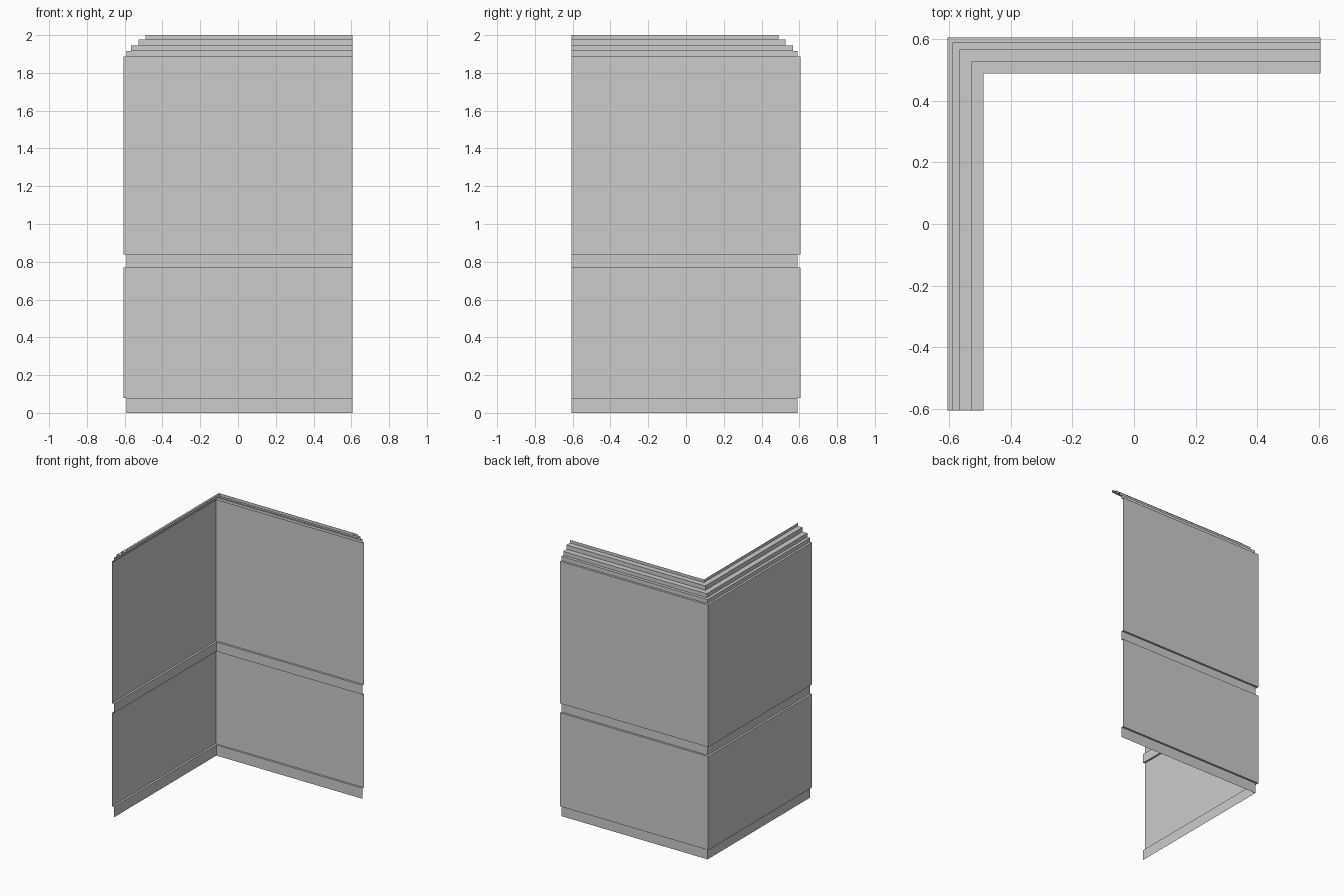
import bpy, bmesh

if "Cube" in bpy.data.objects:
    bpy.data.objects.remove(bpy.data.objects["Cube"])

HALF = 0.605  # half the length of each wall


def corner_sweep(name, profile):
    """Sweep (inset, height) points along the mitred L of the room corner."""
    bm = bmesh.new()
    rows = []
    for d, z in profile:
        path = [(-HALF + d, -HALF), (-HALF + d, HALF - d), (HALF, HALF - d)]
        rows.append([bm.verts.new((x, y, z)) for x, y in path])
    for low, high in zip(rows, rows[1:]):
        for i in range(2):
            bm.faces.new((low[i], low[i + 1], high[i + 1], high[i]))
    mesh = bpy.data.meshes.new(name)
    bm.to_mesh(mesh)
    bm.free()
    obj = bpy.data.objects.new(name, mesh)
    bpy.context.collection.objects.link(obj)
    return obj


# Skirting board along the floor, with its top ledge
corner_sweep("skirting_board", [(0.015, 0), (0.015, 0.078), (0, 0.078)])

# Plain wall sheets below and above the rail
corner_sweep("lower_wall", [(0, 0.078), (0, 0.769)])
corner_sweep("upper_wall", [(0, 0.838), (0, 1.887)])

# Chair rail with ledges top and bottom
corner_sweep("chair_rail", [(0, 0.769), (0.015, 0.769), (0.015, 0.838), (0, 0.838)])

# Stepped cornice growing into the room
steps = [(0.016, 1.887, 1.917), (0.038, 1.917, 1.946),
         (0.077, 1.946, 1.978), (0.116, 1.978, 2.0)]
cornice = [(0, 1.887)]
for inset, bottom, top in steps:
    cornice += [(inset, bottom), (inset, top)]
corner_sweep("cornice", cornice)
